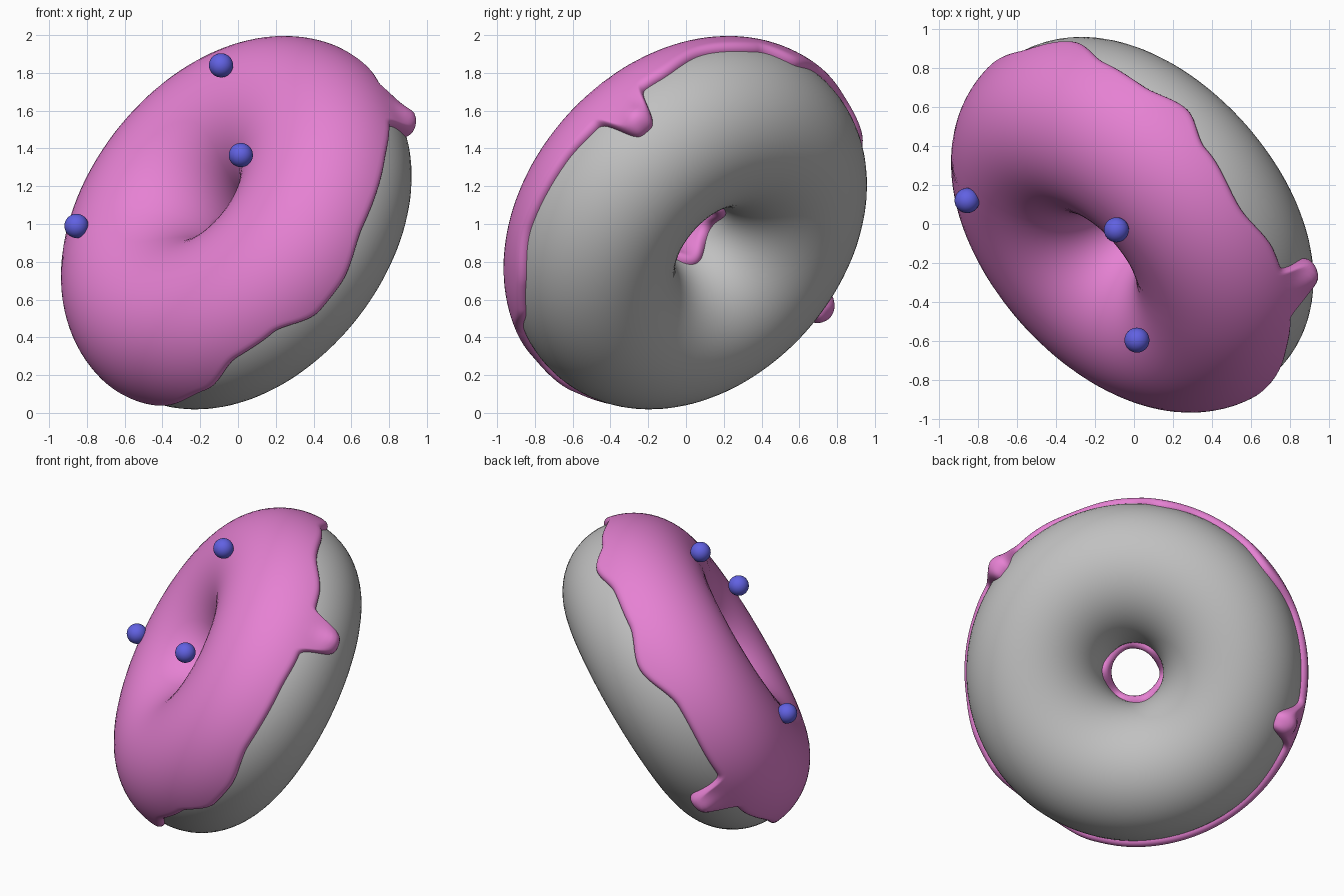
import bpy, math
from mathutils import Vector

if "Cube" in bpy.data.objects:
    bpy.data.objects.remove(bpy.data.objects["Cube"])

# Tilted ring frame: n = iced side, u and v span the ring plane
n = Vector((-.644, -.573, .507)).normalized()
u = Vector((-n.y, n.x, 0)).normalized()
if u.x < 0:
    u = -u
v = n.cross(u)
C = Vector((.01, .015, .988))
RC, R, T = .62, .435, .04


def mat(name, col):
    m = bpy.data.materials.new(name)
    m.diffuse_color = (*col, 1)
    m.use_nodes = True
    m.node_tree.nodes["Principled BSDF"].inputs["Base Color"].default_value = m.diffuse_color
    return m


grey = mat("dough_grey", (.53, .53, .53))
pink = mat("icing_pink", (.79, .22, .65))
blue = mat("sprinkle_blue", (.12, .12, .76))


def point(th, ph, t=0.0):
    rho = RC + (R + t) * math.cos(ph)
    return C + u * rho * math.cos(th) + v * rho * math.sin(th) + n * (R + t) * math.sin(ph)


def grid(name, rows, wrap, m):
    # skin a closed loop of rows of points
    k, c = len(rows), len(rows[0])
    faces = []
    for i in range(k):
        a, b = i * c, (i + 1) % k * c
        for j in range(c if wrap else c - 1):
            q = (j + 1) % c
            faces.append((a + j, b + j, b + q, a + q))
    me = bpy.data.meshes.new(name)
    me.from_pydata([p for r in rows for p in r], [], faces)
    me.polygons.foreach_set("use_smooth", [True] * len(faces))
    me.materials.append(m)
    ob = bpy.data.objects.new(name, me)
    bpy.context.collection.objects.link(ob)
    # turn the normals outward
    f = me.polygons[len(faces) // 2]
    axis = f.center - C
    ring = axis - n * axis.dot(n)
    if f.normal.dot(f.center - (C + ring.normalized() * RC)) < 0:
        me.flip_normals()
    me.update()
    return ob


# Dough ring
tau = math.tau
grid("dough", [[point(tau * i / 128, tau * j / 64) for j in range(64)]
               for i in range(128)], True, grey)

# Icing rim: (angle around the ring, height of the wavy lower edge)
RIM = [(-170, -.03), (-148, -.06), (-126, .01), (-92, -.05), (-72, .02), (-56, .12),
       (-43, .11), (-29, 0), (-20, 0), (-2, .065), (20, .06), (33, .04), (57, .03),
       (73, .085), (92, .03), (104, -.065), (117, -.01), (131, -.02), (146, -.1),
       (164, 0), (190, -.03)]
# Drips: (angle, tip height, bulb height)
DRIPS = [(42.5, -.20, -.13), (-158, -.29, -.215)]


def phi(w):
    return math.asin(w / (R + T))


def delta(a, b):
    return (a - b + 180) % 360 - 180


def rim(deg):
    for (a, wa), (b, wb) in zip(RIM, RIM[1:]):
        if a <= deg <= b:
            s = (deg - a) / (b - a)
            s = s * s * (3 - 2 * s)
            p = phi(wa + (wb - wa) * s)
    for ang, tip, _ in DRIPS:
        k = math.exp(-(delta(deg, ang) / 6) ** 4)
        p += (phi(tip) - p) * k
    return p


rows = []
STEPS, ACROSS = 600, 48
for i in range(STEPS):
    deg = -170 + 360 * i / STEPS
    th = math.radians(deg)
    lo = rim(deg)
    hi = math.radians(184 + 7 * math.sin(3 * th + 1))
    row = []
    for j in range(ACROSS + 1):
        ph = lo + (hi - lo) * (1 - math.cos(math.pi * j / ACROSS)) / 2
        t = T
        for ang, _, bulb in DRIPS:
            d2 = (1.05 * math.radians(delta(deg, ang))) ** 2 + (R * (ph - phi(bulb))) ** 2
            t += .055 * math.exp(-d2 / (2 * .055 ** 2))
        e = min(R * min(ph - lo, hi - ph) / t, 1)
        row.append(point(th, ph, t * math.sqrt(max(0, 1 - (1 - e) ** 2)) - .002))
    rows.append(row)
grid("icing", rows, False, pink)

# Sprinkle beads
for k, loc in enumerate([(-.09, -.03, 1.84), (.015, -.595, 1.365), (-.855, .12, .99)]):
    bpy.ops.mesh.primitive_uv_sphere_add(segments=32, ring_count=16, radius=.064, location=loc)
    ob = bpy.context.object
    ob.name = "sprinkle_%d" % (k + 1)
    ob.data.materials.append(blue)
    bpy.ops.object.shade_smooth()
